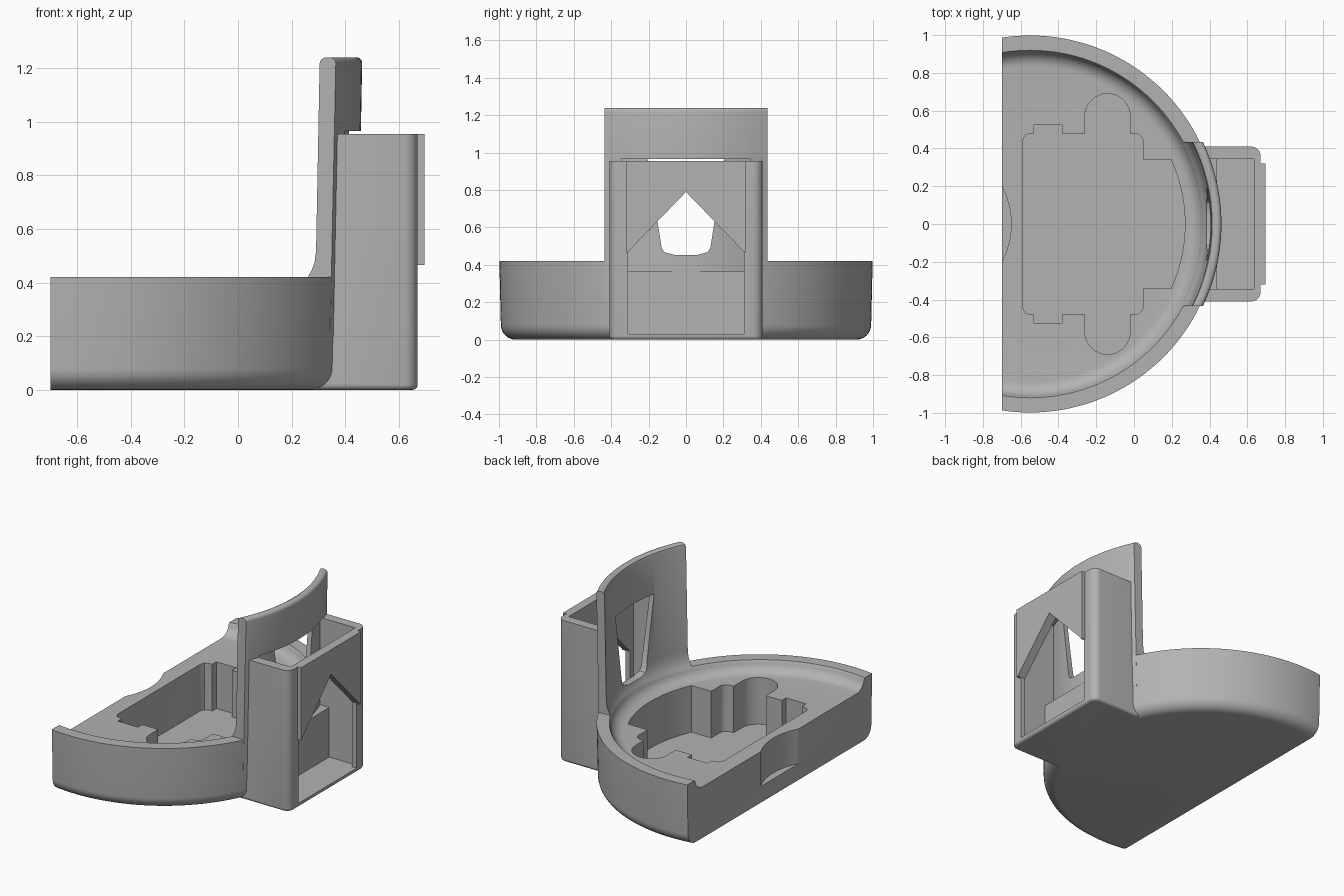
import bpy, bmesh
from math import sin, cos, pi, radians, sqrt
from mathutils import Vector

cube = bpy.data.objects.get("Cube")
if cube:
    bpy.data.objects.remove(cube)

CX = -0.55  # axis of the round tray


def add_object(name, bm):
    bmesh.ops.recalc_face_normals(bm, faces=bm.faces)
    mesh = bpy.data.meshes.new(name)
    bm.to_mesh(mesh)
    bm.free()
    ob = bpy.data.objects.new(name, mesh)
    bpy.context.collection.objects.link(ob)
    return ob


def lathe(name, profile, steps=144):
    bm = bmesh.new()
    vs = [bm.verts.new((CX + r, 0, z)) for r, z in profile]
    es = [bm.edges.new(p) for p in zip(vs, vs[1:])]
    bmesh.ops.spin(bm, geom=vs + es, cent=(CX, 0, 0), axis=(0, 0, 1),
                   angle=2 * pi, steps=steps, use_duplicate=False)
    bmesh.ops.remove_doubles(bm, verts=bm.verts, dist=1e-5)
    return add_object(name, bm)


def prism(name, points, lo, hi, along_x=False):
    """Extrude an (x, y) outline in z, or a (y, z) outline in x."""
    bm = bmesh.new()
    place = (lambda a, b: (lo, a, b)) if along_x else (lambda a, b: (a, b, lo))
    face = bm.faces.new([bm.verts.new(place(a, b)) for a, b in points])
    ext = bmesh.ops.extrude_face_region(bm, geom=[face])["geom"]
    move = Vector((hi - lo, 0, 0)) if along_x else Vector((0, 0, hi - lo))
    bmesh.ops.translate(bm, vec=move,
                        verts=[v for v in ext if isinstance(v, bmesh.types.BMVert)])
    return add_object(name, bm)


def block(name, x0, x1, half_y, z0, z1):
    return prism(name, [(x0, -half_y), (x1, -half_y), (x1, half_y), (x0, half_y)], z0, z1)


def combine(ob, other, operation):
    mod = ob.modifiers.new("combine", 'BOOLEAN')
    mod.operation, mod.solver, mod.object = operation, 'EXACT', other
    bpy.context.view_layer.objects.active = ob
    bpy.ops.object.modifier_apply(modifier=mod.name)
    bpy.data.objects.remove(other)


def arc(cx, cy, r, a0, a1, n=8):
    angles = [radians(a0 + (a1 - a0) * i / n) for i in range(n + 1)]
    return [(cx + r * cos(a), cy + r * sin(a)) for a in angles]


def mirrored(half):
    return half + [(a, -b) for a, b in reversed(half) if abs(b) > 1e-6]


# Round tray with a filleted lower edge
body = lathe("dock_body", [(0, 0)] + arc(0.91, 0.08, 0.08, -90, 0)
             + [(0.998, 0.42), (0, 0.42)])

# Tall curved back panel
panel = lathe("back_panel", [(0, 0.2), (0.994, 0.2)]
              + arc(0.991, 1.218, 0.022, 0, 90, 5) + [(0, 1.24)])
combine(panel, block("panel_limit", 0, 1, 0.435, 0.1, 1.5), 'INTERSECT')
combine(body, panel, 'UNION')

# Rear box with rounded outer corners and a softened bottom
box = prism("rear_box", [(0.1, -0.41)] + arc(0.62, -0.36, 0.05, -90, 0, 6)
            + arc(0.62, 0.36, 0.05, 0, 90, 6) + [(0.1, 0.41)], 0, 0.955)
bm = bmesh.new()
bm.from_mesh(box.data)
low = [e for e in bm.edges if all(v.co.z < 0.01 for v in e.verts)
       and any(v.co.x > 0.11 for v in e.verts)]
bmesh.ops.bevel(bm, geom=low, offset=0.02, segments=4, profile=0.5, affect='EDGES')
bm.to_mesh(box.data)
bm.free()
combine(body, box, 'UNION')
combine(body, block("rear_plate", 0.65, 0.695, 0.32, 0.465, 0.955), 'UNION')

# Hollow of the tray and inner face of the panel
hollow = lathe("hollow", [(0, 0.345)] + arc(0.835, 0.425, 0.08, -90, -10)
               + [(0.92, 0.42), (0.932, 0.445), (0.942, 0.475), (0.947, 0.52)]
               + [(0.959, 1.218), (0.964, 1.232), (0.978, 1.24), (0.978, 1.4), (0, 1.4)])
combine(body, hollow, 'DIFFERENCE')

# Flat side of the tray
combine(body, block("flat_cut", -2, -0.7, 1.5, -0.5, 1.5), 'DIFFERENCE')

# Deep shaped pocket in the tray floor
half = [(-0.59, 0.44), (-0.578, 0.468), (-0.55, 0.48), (-0.53, 0.48), (-0.53, 0.525),
        (-0.38, 0.525), (-0.38, 0.48), (-0.26, 0.48)]
half += arc(-0.14, 0.57, 0.12, 180, 0, 16)
half += [(-0.02, 0.48)] + arc(0, 0.43, 0.05, 90, 0, 5) + [(0.05, 0.34)]
half += arc(CX, 0, 0.82, 24.5, 0, 10)
combine(body, prism("pocket", mirrored(half), 0.03, 0.6), 'DIFFERENCE')

# Shallow round finger notch in the flat side
combine(body, prism("notch", arc(-1.075, 0, 0.425, 0, 360, 96)[:-1], 0.11, 0.6), 'DIFFERENCE')

# Box cavity: curved behind the panel, flat below
cavity = block("upper_cavity", 0.2, 0.635, 0.345, 0.365, 0.965)
combine(cavity, lathe("cavity_back", [(0, 0), (0.985, 0), (0.985, 1.1), (0, 1.1)]), 'DIFFERENCE')
combine(body, cavity, 'DIFFERENCE')
combine(body, block("lower_cavity", 0.44, 0.635, 0.345, 0.03, 0.5), 'DIFFERENCE')

# Gabled opening in the rear wall
gable = [(-0.31, 0.03), (0.31, 0.03), (0.31, 0.47), (0, 0.79), (-0.31, 0.47)]
combine(body, prism("gable", gable, 0.6, 0.8, True), 'DIFFERENCE')

# Tapered window in the panel
window = [(-0.205, 0.965), (-0.13, 0.49), (-0.115, 0.468), (-0.06, 0.453),
          (0.06, 0.453), (0.115, 0.468), (0.13, 0.49), (0.205, 0.965)]
combine(body, prism("window", window, 0.2, 0.55, True), 'DIFFERENCE')

# Plain grey finish
grey = bpy.data.materials.new("plain_grey")
grey.use_nodes = True
colour = (0.45, 0.45, 0.45, 1)
grey.diffuse_color = colour
grey.node_tree.nodes["Principled BSDF"].inputs["Base Color"].default_value = colour
body.data.materials.clear()
body.data.materials.append(grey)
for p in body.data.polygons:
    p.material_index = 0

bpy.ops.object.select_all(action='DESELECT')
body.select_set(True)
bpy.context.view_layer.objects.active = body
bpy.ops.object.shade_smooth_by_angle(angle=radians(30))
